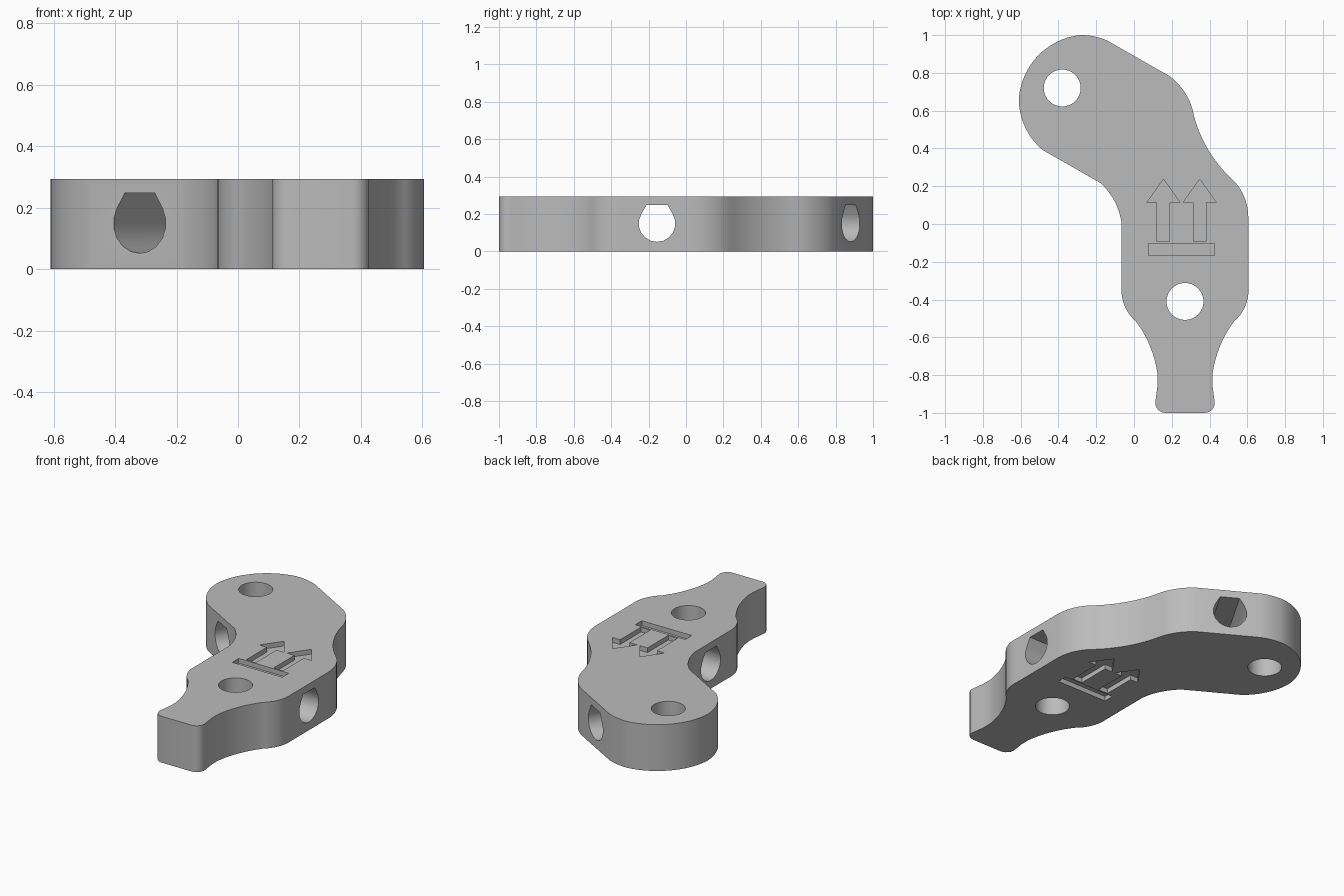
import bpy, bmesh, math
from mathutils import Vector, Matrix

cube = bpy.data.objects.get("Cube")
if cube:
    bpy.data.objects.remove(cube, do_unlink=True)

HEIGHT, RADIUS, DEPTH = 0.293, 0.098, 0.03
AXIS_X = 0.27          # centre line of the straight half

grey = bpy.data.materials.new("plain grey")
grey.use_nodes = True
grey.diffuse_color = (0.5, 0.5, 0.5, 1)
grey.node_tree.nodes["Principled BSDF"].inputs["Base Color"].default_value = (0.5, 0.5, 0.5, 1)


def arc(a, m, b, steps=10):
    """Points on the circular arc from a through m to b."""
    a, m, b = Vector(a), Vector(m), Vector(b)
    u, v = m - a, b - a
    d = 2 * (u.x * v.y - u.y * v.x)
    c = a + Vector((v.y * u.length_squared - u.y * v.length_squared,
                    u.x * v.length_squared - v.x * u.length_squared)) / d
    start = a - c
    turn = -start.angle_signed(m - c) - (m - c).angle_signed(b - c)
    return [c + Matrix.Rotation(turn * i / steps, 2) @ start for i in range(steps + 1)]


def prism(bm, points, z0, z1, matrix=Matrix()):
    """Closed prism over a 2D outline."""
    rings = [[bm.verts.new(matrix @ Vector((p[0], p[1], z))) for p in points] for z in (z0, z1)]
    n = len(points)
    bm.faces.new(rings[0][::-1])
    bm.faces.new(rings[1])
    for i in range(n):
        j = (i + 1) % n
        bm.faces.new((rings[0][i], rings[0][j], rings[1][j], rings[1][i]))


def finish(bm, name):
    bmesh.ops.recalc_face_normals(bm, faces=bm.faces)
    mesh = bpy.data.meshes.new(name)
    bm.to_mesh(mesh)
    bm.free()
    mesh.materials.append(grey)
    obj = bpy.data.objects.new(name, mesh)
    bpy.context.collection.objects.link(obj)
    return obj


# Necked foot: left half, then mirrored across the centre line
foot = arc((-0.065, -0.33), (-0.05, -0.433), (0.01, -0.515))
foot += arc((0.01, -0.515), (0.088, -0.655), (0.125, -0.8))[1:]
foot += [Vector((0.124, -0.86))]
foot += arc((0.114, -0.935), (0.127, -0.983), (0.167, -1.0), 6)
outline = foot + [Vector((2 * AXIS_X - p.x, p.y)) for p in reversed(foot)]

# Outer bend, rounded arm end and inner bend
outline += arc((0.605, 0.04), (0.585, 0.14), (0.527, 0.23))
outline += arc((0.527, 0.23), (0.40, 0.381), (0.318, 0.57))[1:]
outline += arc((0.318, 0.57), (0.27, 0.695), (0.188, 0.783))[1:]
outline += arc((-0.14, 0.97), (-0.21, 0.993), (-0.29, 1.0))
outline += arc((-0.29, 1.0), (-0.505, 0.894), (-0.61, 0.66), 16)[1:]
outline += arc((-0.61, 0.66), (-0.584, 0.53), (-0.485, 0.393))[1:]
outline += arc((-0.177, 0.217), (-0.1, 0.115), (-0.065, 0.0))

bm = bmesh.new()
prism(bm, outline, 0, HEIGHT)
body = finish(bm, "angled_bracket")

# Cutters: two upright holes
bm = bmesh.new()
for x, y in ((-0.38, 0.72), (AXIS_X, -0.41)):
    ring = [(x + RADIUS * math.cos(math.tau * i / 32), y + RADIUS * math.sin(math.tau * i / 32))
            for i in range(32)]
    prism(bm, ring, -0.1, HEIGHT + 0.1)

# Two cross holes with flat-topped teardrop section
tear = [(RADIUS * math.cos(math.radians(a)), RADIUS * math.sin(math.radians(a)))
        for a in range(150, 391, 20)]
tear += [(RADIUS * 0.577, RADIUS), (-RADIUS * 0.577, RADIUS)]
for x, y, angle in ((AXIS_X, -0.155, 90), (-0.155, 0.585, -30)):
    place = (Matrix.Translation((x, y, HEIGHT / 2 + 0.003))
             @ Matrix.Rotation(math.radians(angle), 4, "Z")
             @ Matrix.Rotation(math.radians(90), 4, "X"))
    prism(bm, tear, -0.5, 0.5, place)

# Engraved arrows over a bar, on both broad faces
half = [(0.033, -0.093), (0.033, 0.115), (0.087, 0.115)]
arrow = half + [(0, 0.237)] + [(-x, y) for x, y in reversed(half)]
bar = [(0.077, -0.168), (0.427, -0.168), (0.427, -0.103), (0.077, -0.103)]
for z0, z1 in ((-0.1, DEPTH), (HEIGHT - DEPTH, HEIGHT + 0.1)):
    prism(bm, bar, z0, z1)
    for x in (0.156, 0.348):
        prism(bm, arrow, z0, z1, Matrix.Translation((x, 0, 0)))
cutter = finish(bm, "hole_cutter")
cutter.hide_render = True

# Cut, bake the result and drop the helper
cut = body.modifiers.new("holes", "BOOLEAN")
cut.operation = "DIFFERENCE"
cut.solver = "EXACT"
cut.object = cutter
graph = bpy.context.evaluated_depsgraph_get()
result = bpy.data.meshes.new_from_object(body.evaluated_get(graph))
body.modifiers.clear()
body.data = result
bpy.data.objects.remove(cutter, do_unlink=True)

bpy.ops.object.select_all(action="DESELECT")
body.select_set(True)
bpy.context.view_layer.objects.active = body
bpy.ops.object.shade_smooth_by_angle(angle=math.radians(25))
